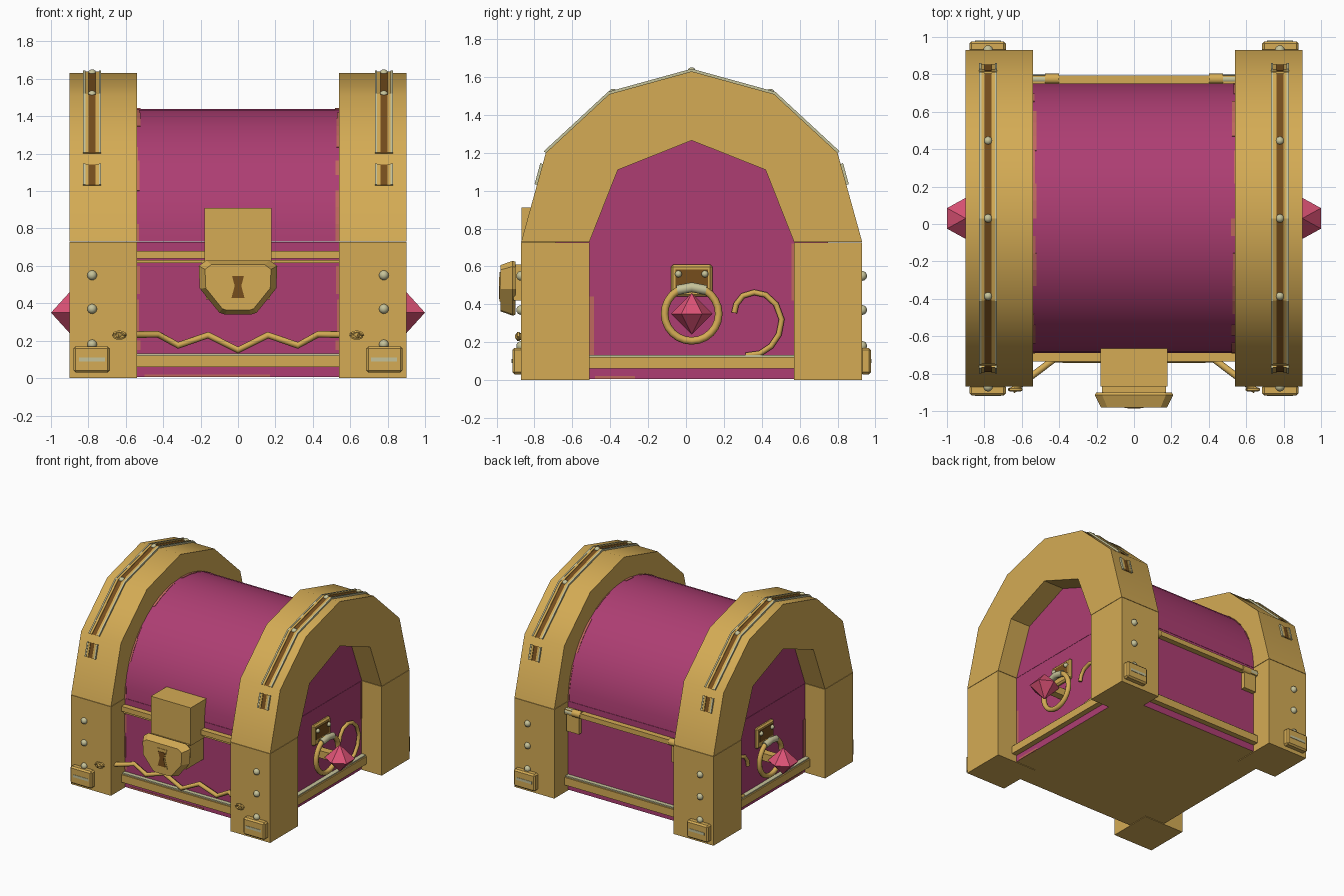
import bpy, bmesh, math, random
from mathutils import Vector

if "Cube" in bpy.data.objects:
    bpy.data.objects.remove(bpy.data.objects["Cube"])

random.seed(4)


def material(name, rgb):
    m = bpy.data.materials.new(name)
    m.diffuse_color = (*rgb, 1)
    m.use_nodes = True
    m.node_tree.nodes["Principled BSDF"].inputs["Base Color"].default_value = m.diffuse_color
    return m


GOLD = material("gold", (0.66, 0.41, 0.09))
PLUM = material("magenta", (0.42, 0.048, 0.17))
BROWN = material("dark brown", (0.18, 0.075, 0.012))
PALE = material("pale metal", (0.56, 0.54, 0.32))
GEM = material("pink gem", (0.72, 0.085, 0.18))
WORN = material("worn edge", (0.52, 0.14, 0.11))
CY = 0.03   # mid plane of the chest in depth
SEAM = 0.73  # height where lid meets body


def finish(name, bm, mat, smooth=None):
    bmesh.ops.recalc_face_normals(bm, faces=bm.faces)
    me = bpy.data.meshes.new(name)
    bm.to_mesh(me)
    bm.free()
    me.materials.append(mat)
    ob = bpy.data.objects.new(name, me)
    bpy.context.collection.objects.link(ob)
    if smooth:
        bpy.ops.object.select_all(action='DESELECT')
        ob.select_set(True)
        bpy.context.view_layer.objects.active = ob
        bpy.ops.object.shade_smooth_by_angle(angle=math.radians(smooth))
    return ob


def loft(name, rings, mat, smooth=None, closed=False):
    """Skin between equal rings of points; caps unless closed on itself."""
    bm = bmesh.new()
    vs = [[bm.verts.new(p) for p in r] for r in rings]
    n = len(vs[0])
    pairs = list(zip(vs, vs[1:])) + ([(vs[-1], vs[0])] if closed else [])
    for a, b in pairs:
        for i in range(n):
            bm.faces.new((a[i], a[(i + 1) % n], b[(i + 1) % n], b[i]))
    if not closed:
        bm.faces.new(vs[0])
        bm.faces.new(vs[-1])
    return finish(name, bm, mat, smooth)


def prism_x(name, pts, x0, x1, mat, smooth=None):
    return loft(name, [[(x, y, z) for y, z in pts] for x in (x0, x1)], mat, smooth)


def prism_y(name, pts, y0, y1, mat):
    return loft(name, [[(x, y, z) for x, z in pts] for y in (y0, y1)], mat)


def box(name, x, y, z, mat, bevel=0):
    bm = bmesh.new()
    bmesh.ops.create_cube(bm, size=1)
    for v in bm.verts:
        v.co = [(a + b) / 2 + c * abs(b - a) for (a, b), c in zip((x, y, z), v.co)]
    if bevel:
        bmesh.ops.bevel(bm, geom=bm.edges[:], offset=bevel, segments=1, affect='EDGES')
    return finish(name, bm, mat)


def tube(name, pts, r, mat, n=8, closed=False):
    pts = [Vector(p) for p in pts]
    rings, m = [], len(pts)
    for i, p in enumerate(pts):
        a = pts[(i - 1) % m] if closed or i else p
        b = pts[(i + 1) % m] if closed or i < m - 1 else p
        t = (b - a).normalized()
        ref = Vector((1, 0, 0)) if abs(t.x) < 0.5 else Vector((0, 0, 1))
        u = t.cross(ref).normalized()
        w = t.cross(u)
        rings.append([p + r * (math.cos(k * math.tau / n) * u + math.sin(k * math.tau / n) * w)
                      for k in range(n)])
    return loft(name, rings, mat, 50, closed)


def rivet(name, co, r=0.026):
    bm = bmesh.new()
    bmesh.ops.create_uvsphere(bm, u_segments=12, v_segments=8, radius=r)
    bmesh.ops.translate(bm, verts=bm.verts, vec=co)
    return finish(name, bm, PALE, 60)


def both(half):
    """Mirror a half profile (offset, z) across the mid plane."""
    return [(CY - d, z) for d, z in half] + [(CY + d, z) for d, z in half[::-1] if d]


def grow(pts, h):
    f = 1 + h / 0.85
    return [(CY + (y - CY) * f, SEAM + (z - SEAM) * f) for y, z in pts]


def ribbon(name, path, x0, x1, lo, hi, mat):
    prism_x(name, grow(path, hi) + grow(path, lo)[::-1], x0, x1, mat)


# Body with gold underside, and rounded lid
body = box("body", (-0.72, 0.72), (-0.69, 0.75), (0.005, SEAM - 0.002), PLUM)
body.data.materials.append(GOLD)
for f in body.data.polygons:
    f.material_index = int(f.normal.z < -0.5)
arc = [(CY - 0.72 * math.cos(a), SEAM + 0.71 * math.sin(a))
       for a in (math.pi * k / 24 for k in range(25))]
prism_x("lid", arc, -0.72, 0.72, PLUM, 30)

outer = both([(0.90, SEAM), (0.77, 1.2), (0.435, 1.51), (0, 1.63)])
inner = both([(0.54, SEAM), (0.39, 1.11), (0, 1.265)])
for s in (-1, 1):
    # Arched end bands and corner posts
    prism_x("arch", outer + inner[::-1], s * 0.54, s * 0.90, GOLD, 40)
    for y0, y1, face, d in ((-0.87, -0.51, -0.87, -1), (0.57, 0.93, 0.93, 1)):
        box("post", (s * 0.54, s * 0.90), (y0, y1), (0, SEAM - 0.003), GOLD)
        for z in (0.18, 0.37, 0.55):
            rivet("post_rivet", (s * 0.78, face, z))
        # Foot clasp with pale slot
        box("foot_clasp", (s * 0.685, s * 0.88), (face - 0.01 * d, face + 0.047 * d),
            (0.03, 0.17), GOLD, 0.012)
        box("clasp_slot", (s * 0.71, s * 0.85), (face + 0.04 * d, face + 0.05 * d),
            (0.09, 0.11), PALE)
    # Inlaid strip and rails over each arch
    low = [(-0.787, 1.03), (-0.757, 1.14)]
    for path in (outer[1:-1], low, [(2 * CY - y, z) for y, z in low]):
        ribbon("arch_inlay", path, s * 0.78 - 0.018, s * 0.78 + 0.018, -0.02, 0.005, BROWN)
        for e in (-1, 1):
            ribbon("arch_rail", path, s * 0.78 + e * 0.042 - 0.006,
                   s * 0.78 + e * 0.042 + 0.006, -0.02, 0.013, PALE)
            ribbon("arch_rib", path, s * 0.78 + e * 0.027 - 0.009,
                   s * 0.78 + e * 0.027 + 0.009, -0.02, 0.010, GOLD)
    for y, z in ((CY, 1.628), (CY - 0.415, 1.515), (CY + 0.415, 1.515)):
        rivet("arch_rivet", (s * 0.78, y, z), 0.023)

    # Side trim
    box("side_trim", (s * 0.70, s * 0.765), (-0.52, 0.58), (0.06, 0.122), GOLD)
    box("side_trim_cap", (s * 0.70, s * 0.755), (-0.52, 0.58), (0.112, 0.132), PALE)
    # Handle bracket, ring and gem
    box("handle_bracket", (s * 0.71, s * 0.745), (-0.08, 0.14), (0.44, 0.61), GOLD, 0.012)
    box("bracket_inset", (s * 0.74, s * 0.749), (-0.055, 0.115), (0.49, 0.585), BROWN)
    for y in (-0.04, 0.10):
        rivet("bracket_rivet", (s * 0.75, y, 0.56), 0.018)
    tube("ring_holder", [(s * 0.785, CY - 0.075, 0.475), (s * 0.79, CY, 0.49),
                         (s * 0.785, CY + 0.075, 0.475)], 0.026, PALE)
    tube("handle_ring", [(s * 0.785, CY + 0.143 * math.cos(a), 0.35 + 0.143 * math.sin(a))
                         for a in (math.tau * k / 24 for k in range(24))],
         0.02, GOLD, closed=True)
    bm = bmesh.new()
    hexa = [bm.verts.new((s * 0.9 + 0.115 * math.sin(k * math.pi / 3),
                          CY + 0.11 * math.cos(k * math.pi / 3), 0.35)) for k in range(6)]
    for tip in (0.46, 0.24):
        t = bm.verts.new((s * 0.9, CY, tip))
        for k in range(6):
            bm.faces.new((hexa[k], hexa[(k + 1) % 6], t))
    finish("gem", bm, GEM)
    box("gem_stem", (s * 0.71, s * 0.88), (CY - 0.03, CY + 0.03), (0.32, 0.38), GOLD)
    # Curled hook beside the handle
    curl = [(0.255, 0.355), (0.265, 0.40), (0.30, 0.445), (0.36, 0.463), (0.42, 0.45),
            (0.475, 0.40), (0.505, 0.32), (0.49, 0.24), (0.45, 0.18), (0.39, 0.14), (0.315, 0.13)]
    tube("curled_hook", [(s * 0.74, y, z) for y, z in curl], 0.015, GOLD)
    # Worn paint on the side panel
    x = (s * 0.715, s * 0.723)
    box("worn_side", x, (-0.51, -0.485), (0.13, 0.44), WORN)
    box("worn_side", x, (-0.48, -0.27), (0.006, 0.022), WORN)
    box("worn_side", x, (0.557, 0.57), (0.42, 0.72), WORN)
    # Worn paint along the lid and the front edges
    k = 0
    while k < 22:
        n = random.randint(1, 3)
        w = random.uniform(0.006, 0.022)
        ribbon("worn_lid", arc[k:k + n + 1], s * (0.54 - w), s * 0.545, -0.02, 0.004, WORN)
        k += n + random.randint(0, 2)
    for z0, z1, w in ((0.15, 0.2, 0.02), (0.25, 0.42, 0.01), (0.45, 0.6, 0.017)):
        box("worn_front", (s * (0.54 - w), s * 0.545), (-0.693, -0.685), (z0, z1), WORN)
    # Hinges on the back
    box("hinge_plate", (s * 0.42, s * 0.53), (0.74, 0.785), (0.50, 0.64), GOLD)
    tube("hinge_barrel", [(s * 0.40, 0.775, 0.66), (s * 0.475, 0.775, 0.66)], 0.03, GOLD)
    tube("hinge_pin", [(s * 0.475, 0.775, 0.66), (s * 0.54, 0.775, 0.66)], 0.025, PALE)
box("worn_front", (-0.5, 0.17), (-0.693, -0.685), (0.006, 0.02), WORN)

# Front and back trim
for y0, y1 in ((-0.68, -0.735), (0.74, 0.795)):
    d = 0.012 if y1 < 0 else -0.012
    box("lower_trim", (-0.55, 0.55), (y0, y1), (0.06, 0.122), GOLD)
    box("lower_trim_cap", (-0.55, 0.55), (y0, y1 + d), (0.11, 0.132), PALE)
    box("rim_bar", (-0.55, 0.55), (y0, y1), (0.64, 0.68), GOLD)
box("rim_line", (-0.55, 0.55), (-0.71, -0.68), (0.615, 0.632), GOLD)

# Zigzag rod whose ends poke through the posts
zig = [(0.65, -0.89, 0.23), (0.43, -0.725, 0.235), (0.32, -0.725, 0.175), (0.16, -0.725, 0.23)]
tube("zigzag_rod", [(-x, y, z) for x, y, z in zig] + [(0, -0.725, 0.15)] + zig[::-1], 0.018, GOLD)
for s in (-1, 1):
    tube("rod_end", [(s * (0.635 + 0.03 * math.cos(a)), -0.885, 0.23 + 0.016 * math.sin(a))
                     for a in (math.tau * k / 12 for k in range(12))], 0.01, GOLD, 6, True)

# Lock: hasp block, hinge plate, faceted body, keyhole
box("hasp_block", (-0.18, 0.18), (-0.868, -0.64), (0.60, 0.91), GOLD)
box("lock_back", (-0.17, 0.17), (-0.91, -0.68), (0.42, 0.61), GOLD)
half = [(0.17, 0.63), (0.21, 0.60), (0.205, 0.48), (0.10, 0.35), (0.07, 0.34)]
lock = half + [(-x, z) for x, z in half[::-1]]


def lock_ring(f, y):
    return [(x * f, y, 0.485 + (z - 0.485) * f) for x, z in lock]


loft("lock_body", [lock_ring(0.96, -0.90), lock_ring(1, -0.915), lock_ring(0.84, -0.98)], GOLD)
key = [(0.045, 0.57), (0.025, 0.50), (0.05, 0.415)]
key += [(-x, z) for x, z in key[::-1]]
prism_y("keyhole_frame", key, -0.97, -0.984, GOLD)
prism_y("keyhole", [(x * 0.7, 0.485 + (z - 0.49) * 0.75) for x, z in key], -0.98, -0.987, BROWN)
